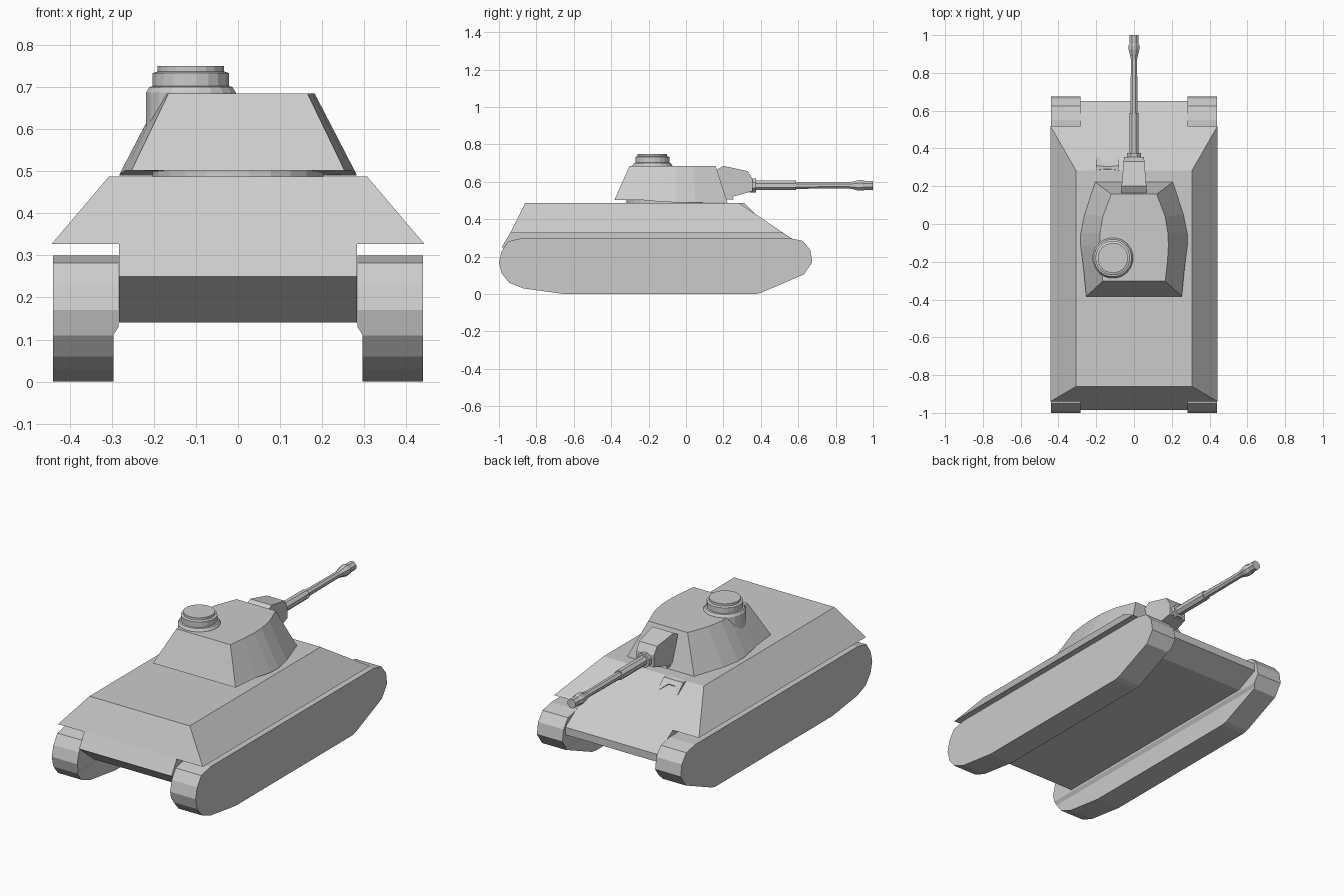
import bpy, bmesh, math
from mathutils import Vector

if "Cube" in bpy.data.objects:
    bpy.data.objects.remove(bpy.data.objects["Cube"])


def make_object(name, bm):
    bmesh.ops.recalc_face_normals(bm, faces=bm.faces[:])
    mesh = bpy.data.meshes.new(name)
    bm.to_mesh(mesh)
    bm.free()
    obj = bpy.data.objects.new(name, mesh)
    bpy.context.collection.objects.link(obj)
    return obj


def loft(rings):
    """Closed skin through rings of equal point count, capped at both ends."""
    bm = bmesh.new()
    rows = [[bm.verts.new(p) for p in ring] for ring in rings]
    n = len(rows[0])
    for a, b in zip(rows, rows[1:]):
        for i in range(n):
            j = (i + 1) % n
            bm.faces.new((a[i], a[j], b[j], b[i]))
    bm.faces.new(rows[0])
    bm.faces.new(rows[-1])
    return bm


def prism(profile, x0, x1):
    """Side profile of (y, z) points extruded along x."""
    return loft([[(x, y, z) for y, z in profile] for x in (x0, x1)])


def rect(hx, y0, y1, z):
    return [(-hx, y0, z), (hx, y0, z), (hx, y1, z), (-hx, y1, z)]


def mirrored(half):
    return half + [(-x, y, z) for x, y, z in reversed(half)]


def lathe(steps, sides, place):
    """Rings of (radius, distance) placed along an axis by place(u, v, d)."""
    turn = [(i + 0.5) * math.tau / sides for i in range(sides)]
    return loft([[place(r * math.cos(a), r * math.sin(a), d) for a in turn]
                 for r, d in steps])


# Hull: sloped upper body over a narrower tub
make_object("upper_hull", loft([rect(0.443, -0.94, 0.52, 0.327),
                                rect(0.307, -0.86, 0.283, 0.487)]))
tub = [(-0.94, 0.327), (-0.985, 0.25), (-0.85, 0.14), (0.52, 0.14),
       (0.65, 0.20), (0.65, 0.242), (0.52, 0.327)]
make_object("lower_hull", prism(tub, -0.283, 0.283))

# Tracks: solid loops with the lower inside edge stepped outwards
track = [(-1.0, 0.17), (-0.985, 0.23), (-0.95, 0.282), (-0.87, 0.30),
         (0.55, 0.30), (0.625, 0.284), (0.665, 0.235), (0.675, 0.17),
         (0.63, 0.105), (0.40, 0.006), (0.37, 0.0), (-0.65, 0.0),
         (-0.87, 0.03), (-0.945, 0.06), (-0.985, 0.11)]
for side, label in ((-1, "left"), (1, "right")):
    bm = prism(track, side * 0.284, side * 0.44)
    for cut in (0.13, 0.111):
        bmesh.ops.bisect_plane(bm, geom=bm.verts[:] + bm.edges[:] + bm.faces[:],
                               plane_co=(0, 0, cut), plane_no=(0, 0, 1))
    for v in bm.verts:
        if v.co.z < 0.112 and abs(v.co.x) < 0.3:
            v.co.x = side * 0.296
    make_object(label + "_track", bm)

# Driver's visor on the sloping front plate, pinched in the middle
wide = [(0.27, 0.47), (0.285, 0.487), (0.31, 0.487), (0.365, 0.432), (0.36, 0.42)]
slim = [(0.27, 0.47), (0.29, 0.484), (0.305, 0.484), (0.325, 0.465), (0.32, 0.455)]
make_object("driver_visor", loft([[(x, y, z) for y, z in p] for x, p in
                                  ((-0.2, wide), (-0.16, slim), (-0.12, slim), (-0.08, wide))]))

# Turret on its ring
make_object("turret_ring", lathe([(0.205, 0.48), (0.205, 0.503)], 24,
                                 lambda u, v, d: (u, v - 0.115, d)))
base = [(0.253, -0.383, 0.502), (0.268, -0.23, 0.502), (0.282, -0.12, 0.492),
        (0.282, -0.05, 0.490), (0.262, 0.05, 0.490), (0.205, 0.222, 0.490)]
roof = [(0.165, -0.302, 0.685), (0.177, -0.20, 0.685), (0.182, -0.12, 0.685),
        (0.180, -0.05, 0.685), (0.165, 0.04, 0.685), (0.12, 0.158, 0.685)]
make_object("turret", loft([mirrored(base), mirrored(roof)]))

# Commander's cupola, its drum bulging through the turret side
make_object("cupola", lathe([(0.108, 0.55), (0.108, 0.687), (0.10, 0.70), (0.092, 0.702),
                             (0.092, 0.733), (0.080, 0.737), (0.080, 0.75)], 20,
                            lambda u, v, d: (u - 0.112, v - 0.18, d)))

# Gun mantlet, narrowing forwards, and the frame behind it
mantlet = [(0.15, 0.655), (0.20, 0.685), (0.33, 0.657), (0.356, 0.615),
           (0.356, 0.55), (0.24, 0.518), (0.18, 0.53)]
bm = prism(mantlet, -1, 1)
for v in bm.verts:
    v.co.x *= 0.066 - 0.085 * max(0, v.co.y - 0.2)
make_object("mantlet", bm)
frame = [(0.15, 0.66), (0.19, 0.66), (0.255, 0.505), (0.20, 0.505)]
make_object("mantlet_frame", prism(frame, -0.058, 0.058))

# Stepped gun barrel with muzzle brake
barrel = [(0.040, 0.34), (0.040, 0.375), (0.027, 0.375), (0.027, 0.588),
          (0.020, 0.588), (0.018, 0.87), (0.022, 0.89), (0.031, 0.925),
          (0.031, 0.945), (0.026, 0.955), (0.026, 1.0)]
make_object("gun_barrel", lathe(barrel, 8, lambda u, v, d: (u, d, v + 0.581)))
